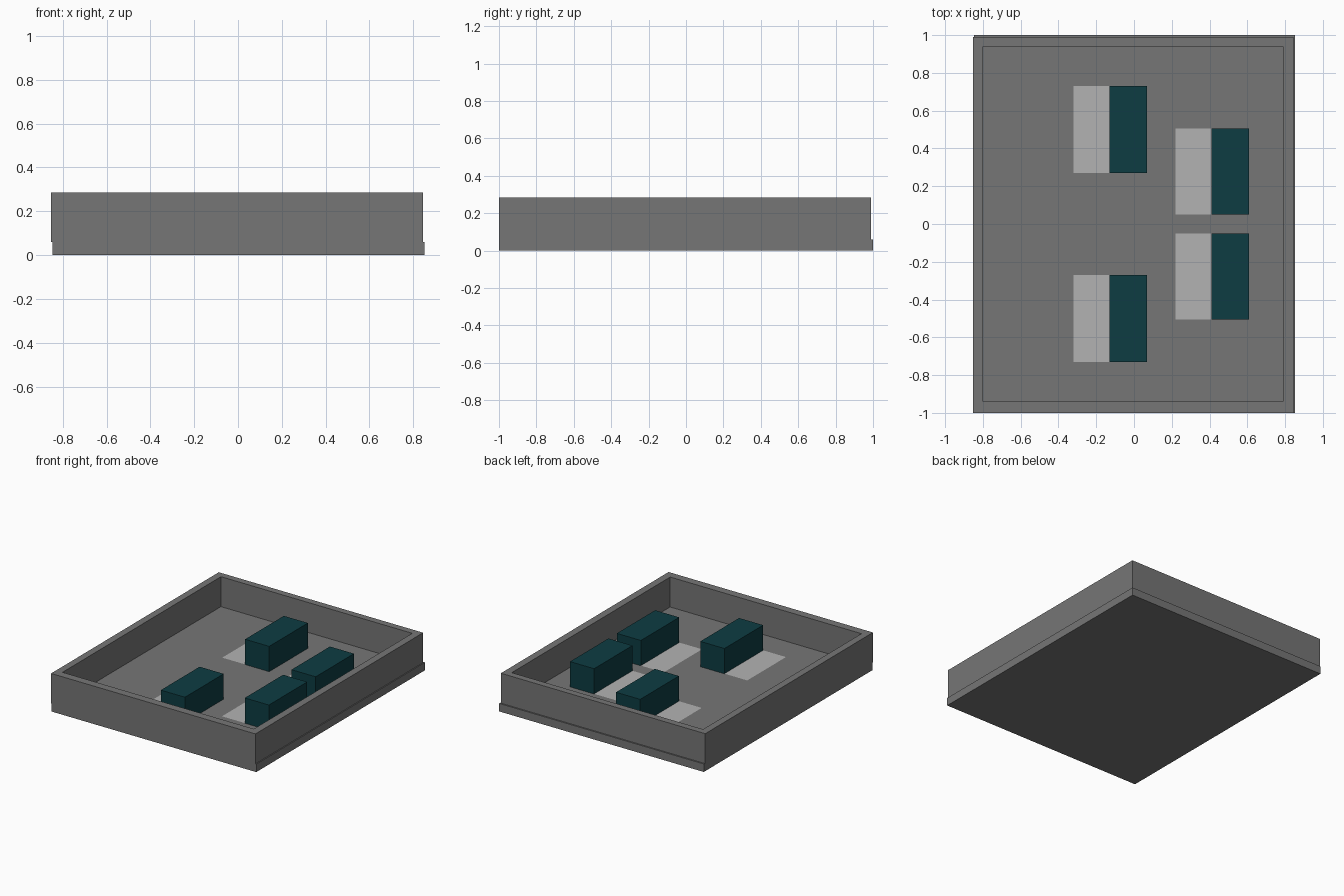
import bpy, bmesh

if "Cube" in bpy.data.objects:
    bpy.data.objects.remove(bpy.data.objects["Cube"])


def material(name, color):
    m = bpy.data.materials.new(name)
    m.diffuse_color = (*color, 1)
    m.use_nodes = True
    m.node_tree.nodes["Principled BSDF"].inputs["Base Color"].default_value = m.diffuse_color
    return m


def add_object(name, bm, mat):
    me = bpy.data.meshes.new(name)
    bmesh.ops.recalc_face_normals(bm, faces=bm.faces)
    bm.to_mesh(me)
    bm.free()
    me.materials.append(mat)
    ob = bpy.data.objects.new(name, me)
    bpy.context.collection.objects.link(ob)
    return ob


def box(name, x, y, z, mat):
    bm = bmesh.new()
    bmesh.ops.create_cube(bm, size=1)
    for v in bm.verts:
        v.co = [r[0] if c < 0 else r[1] for c, r in zip(v.co, (x, y, z))]
    return add_object(name, bm, mat)


def rect(x, y, z):
    return [(x[0], y[0], z), (x[1], y[0], z), (x[1], y[1], z), (x[0], y[1], z)]


grey = material("tray_grey", (0.18, 0.18, 0.18))
pale = material("pale_grey", (0.45, 0.45, 0.45))
teal = material("dark_teal", (0.004, 0.045, 0.055))

FLOOR, RIM, BLOCK_TOP = 0.06, 0.285, 0.25

# Base slab
box("base_slab", (-0.848, 0.852), (-1, 1), (0, FLOOR), grey)

# Perimeter wall: one closed rectangular ring, slightly offset from the slab
outer, inner = ((-0.853, 0.845), (-1, 0.99)), ((-0.80, 0.79), (-0.94, 0.94))
bm = bmesh.new()
loops = [[bm.verts.new(p) for p in rect(*r, z)]
         for r, z in ((outer, FLOOR), (outer, RIM), (inner, RIM), (inner, FLOOR))]
for a, b in zip(loops, loops[1:] + loops[:1]):
    for i in range(4):
        j = (i + 1) % 4
        bm.faces.new((a[i], a[j], b[j], b[i]))
add_object("perimeter_wall", bm, grey)

# Raised blocks with a pale floor patch beside each, mirrored front to back
for row, x0, y0, y1 in (("middle", -0.13, 0.27, 0.73), ("side", 0.41, 0.05, 0.505)):
    for end, s in (("back", 1), ("front", -1)):
        y = sorted((s * y0, s * y1))
        box(f"{row}_{end}_block", (x0, x0 + 0.2), y, (FLOOR, BLOCK_TOP), teal)
        bm = bmesh.new()
        bm.faces.new([bm.verts.new(p) for p in rect((x0 - 0.19, x0), y, FLOOR + 0.001)])
        add_object(f"{row}_{end}_floor_patch", bm, pale)
